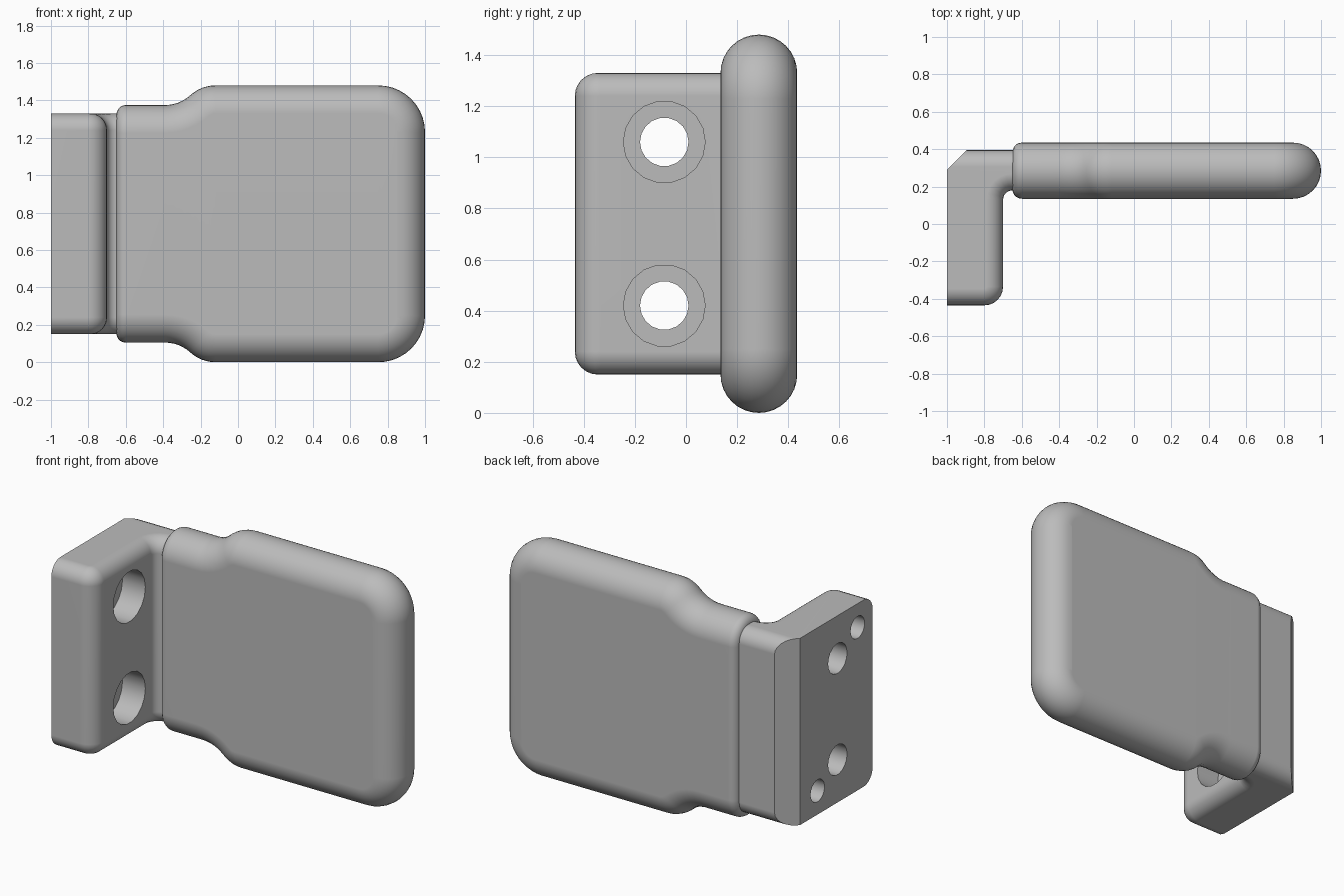
import bpy, bmesh
from math import sin, cos, pi, atan
from mathutils import Matrix, Vector

cube = bpy.data.objects.get("Cube")
if cube:
    bpy.data.objects.remove(cube, do_unlink=True)

grey = bpy.data.materials.new("satin grey")
grey.use_nodes = True
colour = (0.5, 0.5, 0.5, 1)
grey.diffuse_color = colour
grey.node_tree.nodes["Principled BSDF"].inputs["Base Color"].default_value = colour

MID = 0.74  # height of the symmetry plane


def make_object(name, bm):
    bmesh.ops.remove_doubles(bm, verts=bm.verts, dist=1e-5)
    bmesh.ops.recalc_face_normals(bm, faces=bm.faces)
    mesh = bpy.data.meshes.new(name)
    bm.to_mesh(mesh)
    bm.free()
    mesh.materials.append(grey)
    obj = bpy.data.objects.new(name, mesh)
    bpy.context.collection.objects.link(obj)
    return obj


def activate(obj):
    bpy.ops.object.select_all(action='DESELECT')
    obj.select_set(True)
    bpy.context.view_layer.objects.active = obj


def finish(obj):
    activate(obj)
    bpy.ops.object.shade_smooth_by_angle(angle=pi / 6)
    mod = obj.modifiers.new("even shading", 'WEIGHTED_NORMAL')
    mod.keep_sharp = True


def arc(cx, cy, r, start, end, steps):
    angles = [start + (end - start) * i / steps for i in range(steps + 1)]
    return [(cx + r * cos(a), cy + r * sin(a)) for a in angles]


# Paddle: rounded outline, swept through inset layers across its thickness
R, YC = 0.15, 0.285
HIGH, LOW = 0.74, 0.635
END, LIP = -0.65, 0.05
S_START, S_END = -0.39, -0.12


def paddle_layer(a):
    d = R * (1 - cos(a))
    pts = []
    # rounded lip at the bracket end
    for i in range(6):
        b = pi / 2 * (1 - i / 5)
        e = LIP * (1 - cos(b))
        pts.append((END + LIP * (1 - sin(b)), (R - e) * sin(a), LOW - R + (R - e) * cos(a)))
    # shoulder made of two tangent arcs, then the far corner
    theta = 2 * atan((HIGH - LOW) / (S_END - S_START))
    bend = (S_END - S_START) / 2 / sin(theta)
    line = arc(S_START, LOW + bend, bend + d, -pi / 2, -pi / 2 + theta, 6)
    line += arc(S_END, HIGH - bend, bend - d, pi / 2 + theta, pi / 2, 6)[1:]
    line += arc(0.75, HIGH - 0.25, 0.25 - d, pi / 2, 0, 10)
    pts += [(x, R * sin(a), z) for x, z in line]
    return pts + [(x, y, -z) for x, y, z in reversed(pts)]


bm = bmesh.new()
ROWS = 16
rows = []
for i in range(ROWS + 1):
    layer = paddle_layer(-pi / 2 + pi * i / ROWS)
    rows.append([bm.verts.new((x, y + YC, z + MID)) for x, y, z in layer])
n = len(rows[0])
for r0, r1 in zip(rows, rows[1:]):
    for j in range(n - 1):
        bm.faces.new((r0[j], r0[j + 1], r1[j + 1], r1[j]))
for row in (rows[0], rows[-1]):
    for j in range(n // 2 - 1):
        bm.faces.new((row[j], row[j + 1], row[n - 2 - j], row[n - 1 - j]))
bm.faces.new([r[0] for r in rows] + [r[-1] for r in reversed(rows)])
finish(make_object("paddle", bm))

# Bracket: L-shaped profile with rounded upper and lower edges
EDGE = 0.09
BOTTOM = 0.15


def bracket_layer(d):
    pts = [(-1, -0.435 + d)]
    pts += arc(-0.8, -0.335, 0.1 - d, -pi / 2, 0, 6)
    pts += arc(-0.65, 0.13, 0.05 + d, pi, pi / 2, 6)
    pts += [(-0.6, 0.18 + d), (-0.6, 0.395 - d), (-0.895 - d, 0.395 - d), (-1, 0.29)]
    return pts


bm = bmesh.new()
steps = 6
lower = [(EDGE * (1 - cos(a)), BOTTOM + EDGE * (1 - sin(a)))
         for a in [pi / 2 * (1 - i / steps) for i in range(steps + 1)]]
levels = lower + [(d, 2 * MID - z) for d, z in reversed(lower)]
rings = [[bm.verts.new((x, y, z)) for x, y in bracket_layer(d)] for d, z in levels]
for r0, r1 in zip(rings, rings[1:]):
    for j in range(len(r0)):
        k = (j + 1) % len(r0)
        bm.faces.new((r0[j], r0[k], r1[k], r1[j]))
bm.faces.new(rings[0])
bm.faces.new(rings[-1])
bracket = make_object("bracket", bm)


# Screw holes, counterbores and blind pin holes
def drill(y, z, radius, x0, x1):
    cut = bmesh.new()
    place = Matrix.Translation(Vector(((x0 + x1) / 2, y, z))) @ Matrix.Rotation(pi / 2, 4, 'Y')
    bmesh.ops.create_cone(cut, cap_ends=True, segments=18, radius1=radius,
                          radius2=radius, depth=x1 - x0, matrix=place)
    cutter = make_object("hole_cutter", cut)
    cutter.hide_render = True
    mod = bracket.modifiers.new("hole", 'BOOLEAN')
    mod.operation = 'DIFFERENCE'
    mod.solver = 'EXACT'
    mod.object = cutter
    activate(bracket)
    bpy.ops.object.modifier_apply(modifier=mod.name)
    bpy.data.objects.remove(cutter, do_unlink=True)


for side in (-1, 1):
    drill(-0.085, MID + side * 0.32, 0.16, -0.86, -0.6)
    drill(-0.085, MID + side * 0.32, 0.095, -1.1, -0.8)
    drill(0.085 - side * 0.2 - 0.17, MID + side * 0.44, 0.07, -1.1, -0.85)
finish(bracket)
